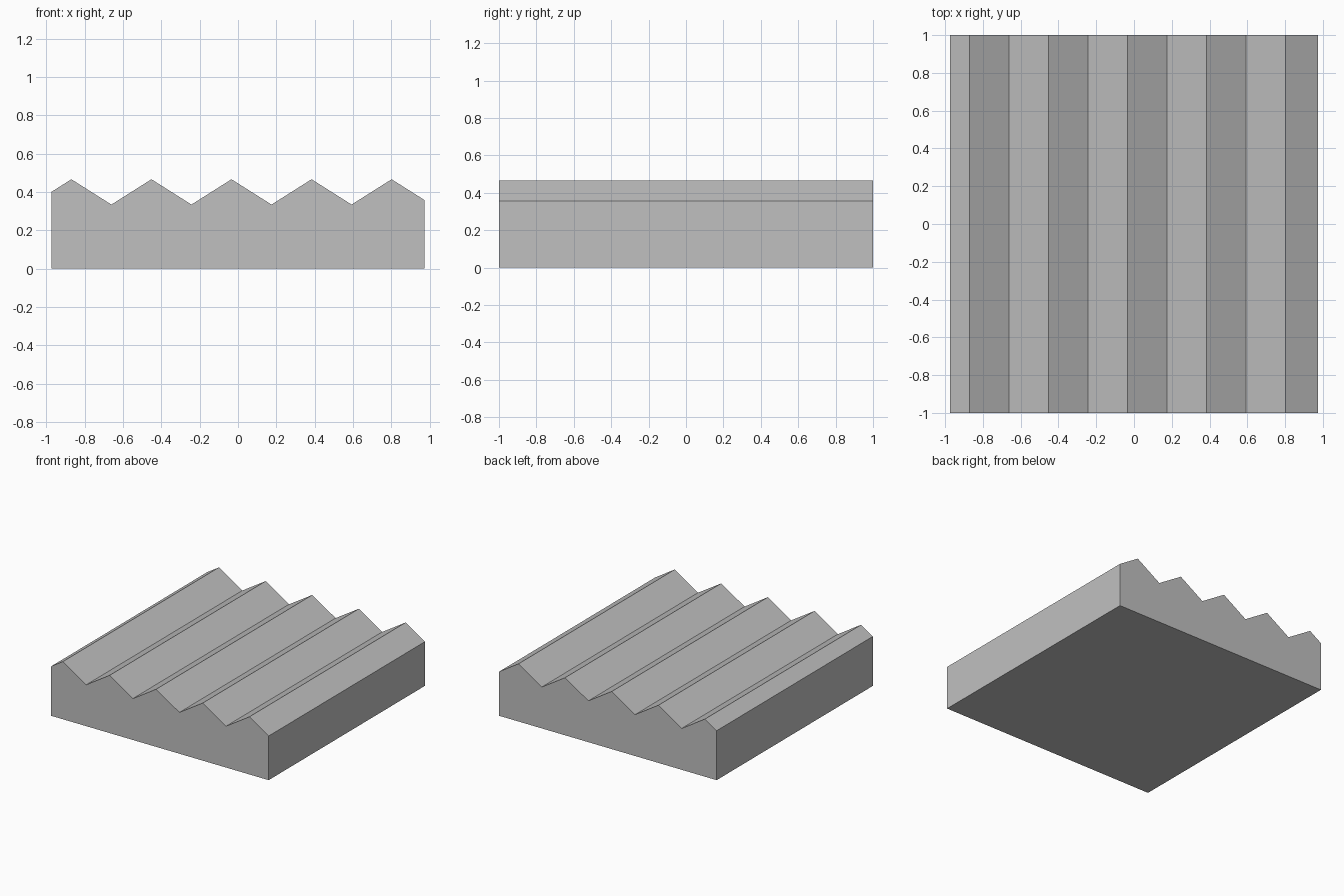
import bpy
import bmesh

cube = bpy.data.objects.get("Cube")
if cube:
    bpy.data.objects.remove(cube, do_unlink=True)

# Plain grey material
GREY = (0.53, 0.53, 0.53, 1.0)
grey = bpy.data.materials.new("plain grey")
grey.use_nodes = True
grey.diffuse_color = GREY
grey.node_tree.nodes["Principled BSDF"].inputs["Base Color"].default_value = GREY

# Block size and ridge spacing
HALF_X, HALF_Y = 0.975, 1.0
PEAK, VALLEY = 0.467, 0.335
FIRST_PEAK, STEP, RIDGES = -0.87, 0.209, 5
SLOPE = (PEAK - VALLEY) / STEP

# Zigzag profile, clipped at both ends of the block
last_peak = FIRST_PEAK + 2 * STEP * (RIDGES - 1)
profile = [(-HALF_X, 0), (-HALF_X, PEAK - SLOPE * (FIRST_PEAK + HALF_X))]
for i in range(2 * RIDGES - 1):
    profile.append((FIRST_PEAK + i * STEP, VALLEY if i % 2 else PEAK))
profile += [(HALF_X, PEAK - SLOPE * (HALF_X - last_peak)), (HALF_X, 0)]

# Extrude the profile from front to back
bm = bmesh.new()
face = bm.faces.new([bm.verts.new((x, -HALF_Y, z)) for x, z in profile])
result = bmesh.ops.extrude_face_region(bm, geom=[face], use_keep_orig=True)
moved = [v for v in result["geom"] if isinstance(v, bmesh.types.BMVert)]
bmesh.ops.translate(bm, verts=moved, vec=(0, 2 * HALF_Y, 0))
bmesh.ops.recalc_face_normals(bm, faces=bm.faces)

mesh = bpy.data.meshes.new("ridged_block")
bm.to_mesh(mesh)
bm.free()
mesh.materials.append(grey)
block = bpy.data.objects.new("ridged_block", mesh)
bpy.context.collection.objects.link(block)
